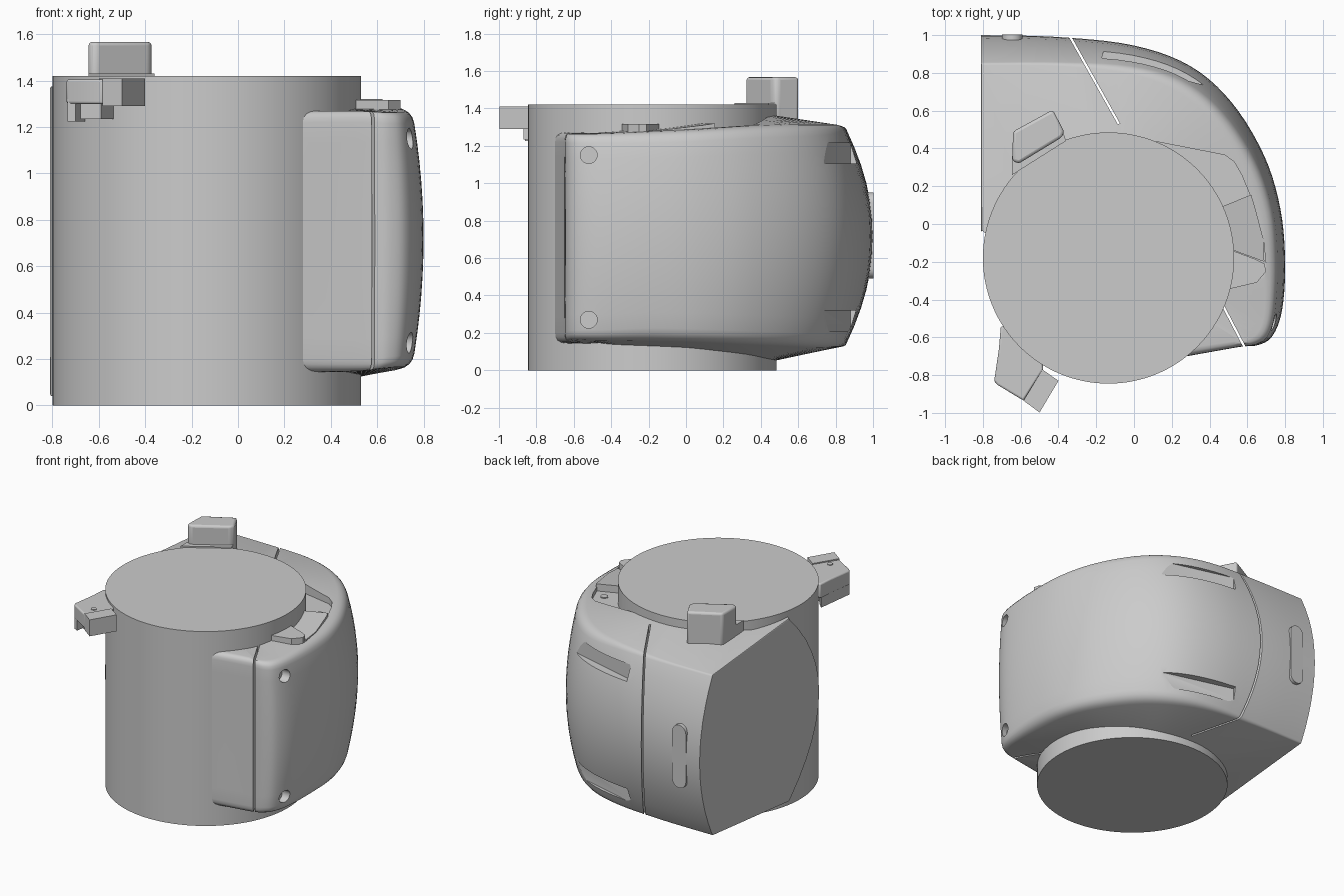
import bpy, bmesh, math
from mathutils import Vector

if "Cube" in bpy.data.objects:
    bpy.data.objects.remove(bpy.data.objects["Cube"])

CX, CY, R = -0.135, -0.18, 0.665


def make(name, bm, bevel=0, smooth=True):
    bmesh.ops.recalc_face_normals(bm, faces=bm.faces)
    me = bpy.data.meshes.new(name)
    bm.to_mesh(me)
    bm.free()
    ob = bpy.data.objects.new(name, me)
    bpy.context.collection.objects.link(ob)
    if bevel:
        m = ob.modifiers.new("bevel", 'BEVEL')
        m.width, m.segments, m.limit_method = bevel, 3, 'ANGLE'
    if smooth:
        shade(ob)
    return ob


def shade(ob):
    bpy.ops.object.select_all(action='DESELECT')
    ob.select_set(True)
    bpy.context.view_layer.objects.active = ob
    bpy.ops.object.shade_smooth_by_angle(angle=math.radians(30))


def prism(name, pts, z0, z1, bevel=0):
    """Vertical prism; z1 is a height or a list of heights per corner."""
    bm = bmesh.new()
    tops = z1 if isinstance(z1, list) else [z1] * len(pts)
    lo = [bm.verts.new((x, y, z0)) for x, y in pts]
    hi = [bm.verts.new((x, y, z)) for (x, y), z in zip(pts, tops)]
    bm.faces.new(lo)
    bm.faces.new(hi)
    for i in range(len(pts)):
        j = (i + 1) % len(pts)
        bm.faces.new((lo[i], lo[j], hi[j], hi[i]))
    return make(name, bm, bevel)


def sweep(name, outline, vec):
    """Closed 3D outline pushed along a vector."""
    bm = bmesh.new()
    a = [bm.verts.new(p) for p in outline]
    b = [bm.verts.new(Vector(p) + Vector(vec)) for p in outline]
    bm.faces.new(a)
    bm.faces.new(b)
    for i in range(len(a)):
        j = (i + 1) % len(a)
        bm.faces.new((a[i], a[j], b[j], b[i]))
    return make(name, bm)


def disc(name, x, y, r, z0, z1, n):
    return prism(name, [(x + r * math.cos(k * math.tau / n), y + r * math.sin(k * math.tau / n))
                        for k in range(n)], z0, z1)


# Main drum
disc("drum", CX, CY, R, 0, 1.42, 128)

# Wrap-around housing: x, y, edge inset x, y, z low, z high, edge radius, inner z low, inner z high
stations = [
    (-0.81, 1.00, 0, -.15, .13, 1.30, .01, .04, 1.37),
    (-0.40, .99, 0, -.14, .13, 1.30, .015, .04, 1.37),
    (0.00, .945, -.02, -.12, .13, 1.31, .03, .04, 1.37),
    (0.30, .835, -.05, -.09, .13, 1.31, .05, .05, 1.36),
    (0.52, .64, -.06, -.06, .14, 1.31, .06, .07, 1.34),
    (0.69, .36, -.06, -.03, .15, 1.30, .06, .09, 1.32),
    (0.775, .08, -.05, -.01, .16, 1.285, .06, .11, 1.30),
    (0.80, -.20, -.05, 0, .165, 1.275, .06, .12, 1.29),
    (0.785, -.45, -.045, 0, .165, 1.265, .05, .13, 1.28),
    (0.735, -.59, -.025, .01, .165, 1.265, .05, .14, 1.27),
    (0.66, -.64, -.01, .005, .16, 1.265, .05, .14, 1.27),
    (0.55, -.652, 0, 0, .15, 1.27, .05, .14, 1.27),
    (0.28, -.70, 0, 0, .15, 1.27, .05, .14, 1.27)]


def catmull(rows, n):
    out = []
    for i in range(len(rows) - 1):
        a, b, c, d = (rows[min(max(i + k, 0), len(rows) - 1)] for k in (-1, 0, 1, 2))
        for s in range(n):
            t = s / n
            out.append([.5 * (2 * q + (r - p) * t + (2 * p - 5 * q + 4 * r - w) * t * t
                              + (3 * q - p - 3 * r + w) * t ** 3) for p, q, r, w in zip(a, b, c, d)])
    return out + [list(rows[-1])]


def section(st, inner=None):
    x, y, ix, iy, zl, zh, r, il, ih = st
    mid, ins = Vector((x, y)), Vector((ix, iy))
    if inner is None:
        d = (mid - Vector((CX, CY))).normalized()
        inner = Vector((CX, CY)) + d * .6
    zc, h = (zl + zh) / 2, (zh - zl) / 2

    def wall(z):
        return (mid + ins * ((z - zc) / h) ** 2).to_3d() + Vector((0, 0, z))

    def corner(ze, zi, sgn):
        e = wall(ze)
        i = Vector((inner[0], inner[1], zi))
        p, q = wall(ze - sgn * r), e + (i - e).normalized() * r
        return [i] + [q * (1 - t) ** 2 + e * 2 * t * (1 - t) + p * t * t
                      for t in (0, .25, .5, .75, 1)]
    top, bot = corner(zh, ih, 1), corner(zl, il, -1)
    n = 12
    side = [wall(zh - r + (zl - zh + 2 * r) * k / n) for k in range(1, n)]
    return top + side + bot[::-1]


left_end = (-.81, -.38, 0, .35, .04, 1.375, .01, .04, 1.38)
rings = [section(left_end, (-.6, -.2)), section(stations[0], (-.6, .1))]
rings += [section(s) for s in catmull(stations, 5)[1:]]
bm = bmesh.new()
vr = [[bm.verts.new(p) for p in ring] for ring in rings]
for a, b in zip(vr, vr[1:]):
    for i in range(len(a)):
        j = (i + 1) % len(a)
        bm.faces.new((a[i], a[j], b[j], b[i]))
bm.faces.new(vr[0])
bm.faces.new(vr[-1])
bmesh.ops.triangulate(bm, faces=[f for f in bm.faces if len(f.verts) > 4])
housing = make("housing", bm)

# Cutters: panel seams, top recess, side scoops, screw holes
cutters = []


def seam(a, b, w=.006):
    a, b = Vector(a), Vector(b)
    n = (b - a).normalized().orthogonal() * w
    cutters.append(prism("seam_cutter", [a + n, b + n, b - n, a - n], -.1, 1.6))


seam((-.08, .53), (-.36, 1.03))
seam((.47, -.43), (.605, -.69))
rim = [(-.05, .47), (.2, .42), (.48, .365), (.53, .33), (.57, .26), (.64, .09), (.685, -.08),
       (.70, -.23), (.69, -.28), (.65, -.31), (.48, -.35), (.3, -.1), (.1, .3)]
cutters.append(prism("recess_cutter", rim, 1.268, 1.6))
u = Vector((.56, -.15, 0)).normalized()
for z in (1.16, .265):
    p = Vector((-.17, .88, z))
    ends = [p + u * .53 + u * .055 * math.cos(k * math.pi / 8) + Vector((0, 0, .055 * math.sin(k * math.pi / 8)))
            for k in range(-4, 5)]
    ends += [p + Vector((0, 0, .055)), p - Vector((0, 0, .055))]
    cutters.append(sweep("scoop_cutter", ends, (u.y * -.3, u.x * .3, 0)))
for z in (1.15, .27):
    cutters.append(sweep("hole_cutter", [(.69, -.52 + .045 * math.cos(k * math.tau / 20),
                                          z + .045 * math.sin(k * math.tau / 20)) for k in range(20)], (.3, 0, 0)))
for c in cutters:
    c.hide_render = True
    m = housing.modifiers.new("cut", 'BOOLEAN')
    m.operation, m.solver, m.object = 'DIFFERENCE', 'EXACT', c
bpy.context.view_layer.update()
cut = bpy.data.meshes.new_from_object(housing.evaluated_get(bpy.context.evaluated_depsgraph_get()))
housing.modifiers.clear()
housing.data = cut
for c in cutters:
    bpy.data.objects.remove(c)
shade(housing)

# Recess panel, stop block and screws
prism("recess_panel", [(.46, .09), (.62, .155), (.64, .09), (.685, -.08), (.69, -.2), (.5, -.13)],
      1.24, [1.32, 1.32, 1.31, 1.29, 1.28, 1.29])
prism("stop_block", [(.48, -.125), (.64, -.185), (.69, -.21), (.70, -.25), (.65, -.31), (.48, -.35)], 1.22, 1.317)
disc("recess_screw", .52, .2, .028, 1.25, 1.275, 6)

# Raised capsule on the back
cap = []
for zc, a0 in ((.895, 0), (.545, math.pi)):
    cap += [(-.645 + .055 * math.cos(a0 + k * math.pi / 10), .96, zc + .055 * math.sin(a0 + k * math.pi / 10))
            for k in range(11)]
sweep("back_capsule", cap, (0, .042, 0))

# Rear latch with flange
prism("rear_latch", [(-.645, .335), (-.61, .32), (-.38, .46), (-.37, .49), (-.43, .605), (-.64, .49)],
      1.32, 1.567, .018)
prism("latch_flange", [(-.645, .26), (-.36, .44), (-.38, .50), (-.645, .36)], 1.35, 1.43)

# Front bracket with arm
prism("bracket", [(-.705, -.54), (-.715, -.66), (-.74, -.83), (-.725, -.85), (-.585, -.935),
                  (-.48, -.77), (-.5, -.6)], 1.30, 1.405, .01)
prism("bracket_lip", [(-.70, -.56), (-.735, -.84), (-.70, -.86), (-.66, -.6)], 1.225, 1.32)
prism("bracket_foot", [(-.67, -.62), (-.68, -.82), (-.59, -.87), (-.5, -.6)], 1.235, 1.32)
prism("bracket_arm", [(-.585, -.935), (-.50, -.998), (-.40, -.83), (-.485, -.77)], 1.29, 1.41)
disc("bracket_screw", -.58, -.835, .02, 1.39, 1.41, 6)
